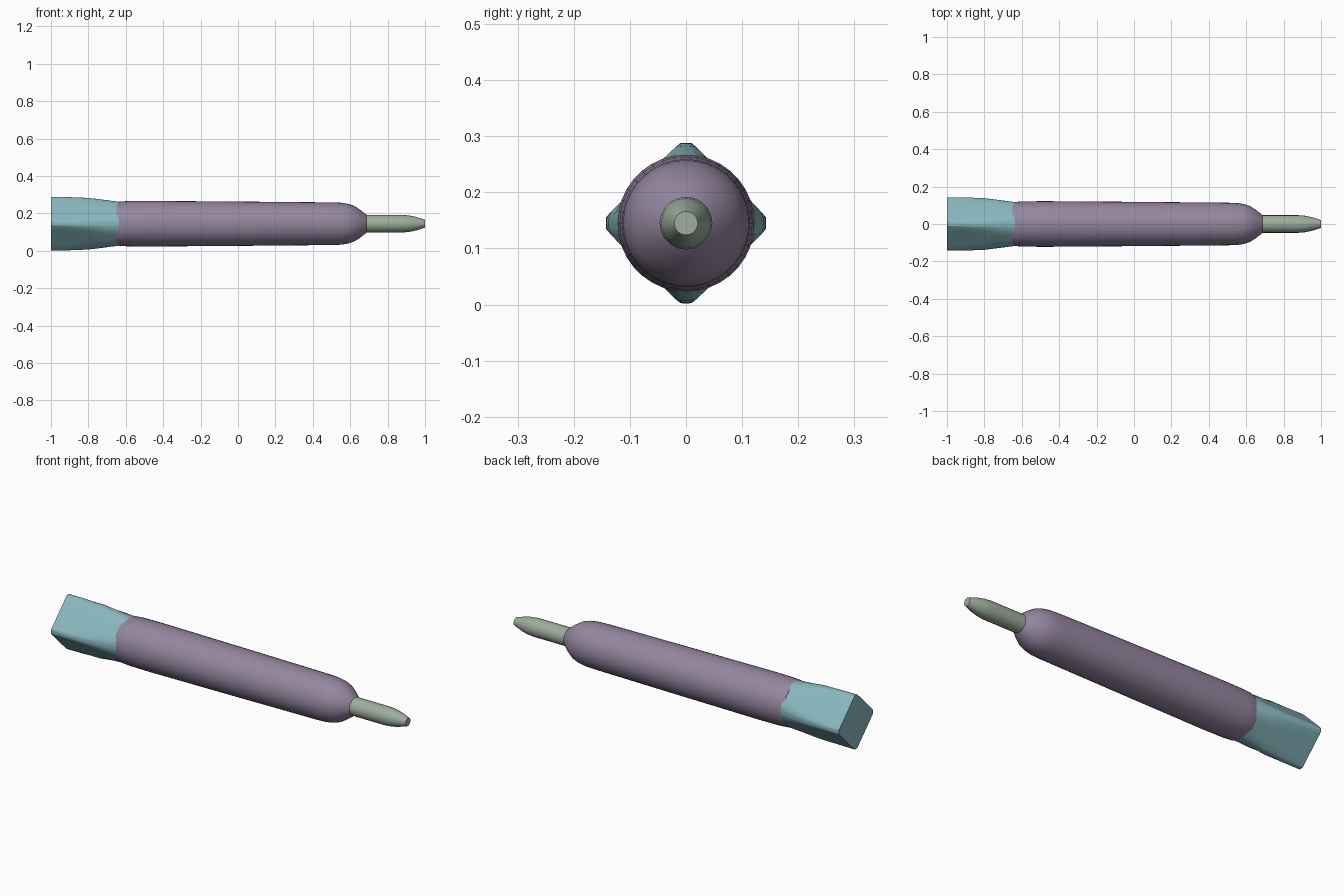
import bpy, bmesh, math

if "Cube" in bpy.data.objects:
    bpy.data.objects.remove(bpy.data.objects["Cube"])

AXIS_Z = 0.145


def loft(name, rings, angles, radius, color, smooth_angle):
    """Skin closed rings along x; radius(ring, angle) gives each point's distance from the axis."""
    bm = bmesh.new()
    loops = []
    for ring in rings:
        loops.append([bm.verts.new((ring[0],
                                    radius(ring, a) * math.cos(a),
                                    AXIS_Z + radius(ring, a) * math.sin(a))) for a in angles])
    n = len(angles)
    for lo, hi in zip(loops, loops[1:]):
        for i in range(n):
            j = (i + 1) % n
            bm.faces.new((lo[i], lo[j], hi[j], hi[i]))
    bm.faces.new(loops[0])
    bm.faces.new(loops[-1])
    bmesh.ops.recalc_face_normals(bm, faces=bm.faces)
    mesh = bpy.data.meshes.new(name)
    bm.to_mesh(mesh)
    bm.free()
    obj = bpy.data.objects.new(name, mesh)
    bpy.context.collection.objects.link(obj)
    mat = bpy.data.materials.new(name + "_color")
    mat.diffuse_color = (*color, 1)
    mat.use_nodes = True
    mat.node_tree.nodes["Principled BSDF"].inputs["Base Color"].default_value = mat.diffuse_color
    mesh.materials.append(mat)
    bpy.ops.object.select_all(action='DESELECT')
    obj.select_set(True)
    bpy.context.view_layer.objects.active = obj
    bpy.ops.object.shade_smooth_by_angle(angle=math.radians(smooth_angle))
    return obj


def circle(count):
    return [2 * math.pi * i / count for i in range(count)]


def round_section(ring, a):
    return ring[1]


def square_section(ring, a):
    # ring = (x, corner radius, distance to the flat); corners point along y and z
    off = (a % (math.pi / 2)) - math.pi / 4
    return min(ring[1], ring[2] / math.cos(off))


# Main barrel with rounded shoulder
loft("barrel",
     [(-0.65, 0.114), (-0.635, 0.118), (-0.59, 0.121), (-0.48, 0.122), (0.0, 0.1185),
      (0.5, 0.114), (0.555, 0.112), (0.59, 0.106), (0.62, 0.096), (0.65, 0.077), (0.685, 0.05),
      (0.69, 0.044)],
     circle(36), round_section, (0.30, 0.24, 0.35), 35)

# Thin nose rod
loft("nose_tip",
     [(0.67, 0.047), (0.88, 0.047), (0.915, 0.044), (0.95, 0.037), (0.985, 0.026), (1.0, 0.021)],
     circle(20), round_section, (0.34, 0.42, 0.34), 35)

# Flared square tail blending into the round barrel
corner_offsets = [0, 4, 8, 20, 33, 45, 57, 70, 82, 86]
tail_angles = [math.radians(q * 90 + o) for q in range(4) for o in corner_offsets]
loft("tail_block",
     [(-1.0, 0.143, 0.109), (-0.9, 0.142, 0.109), (-0.8, 0.138, 0.109),
      (-0.71, 0.127, 0.110), (-0.635, 0.117, 0.111)],
     tail_angles, square_section, (0.25, 0.48, 0.52), 30)
